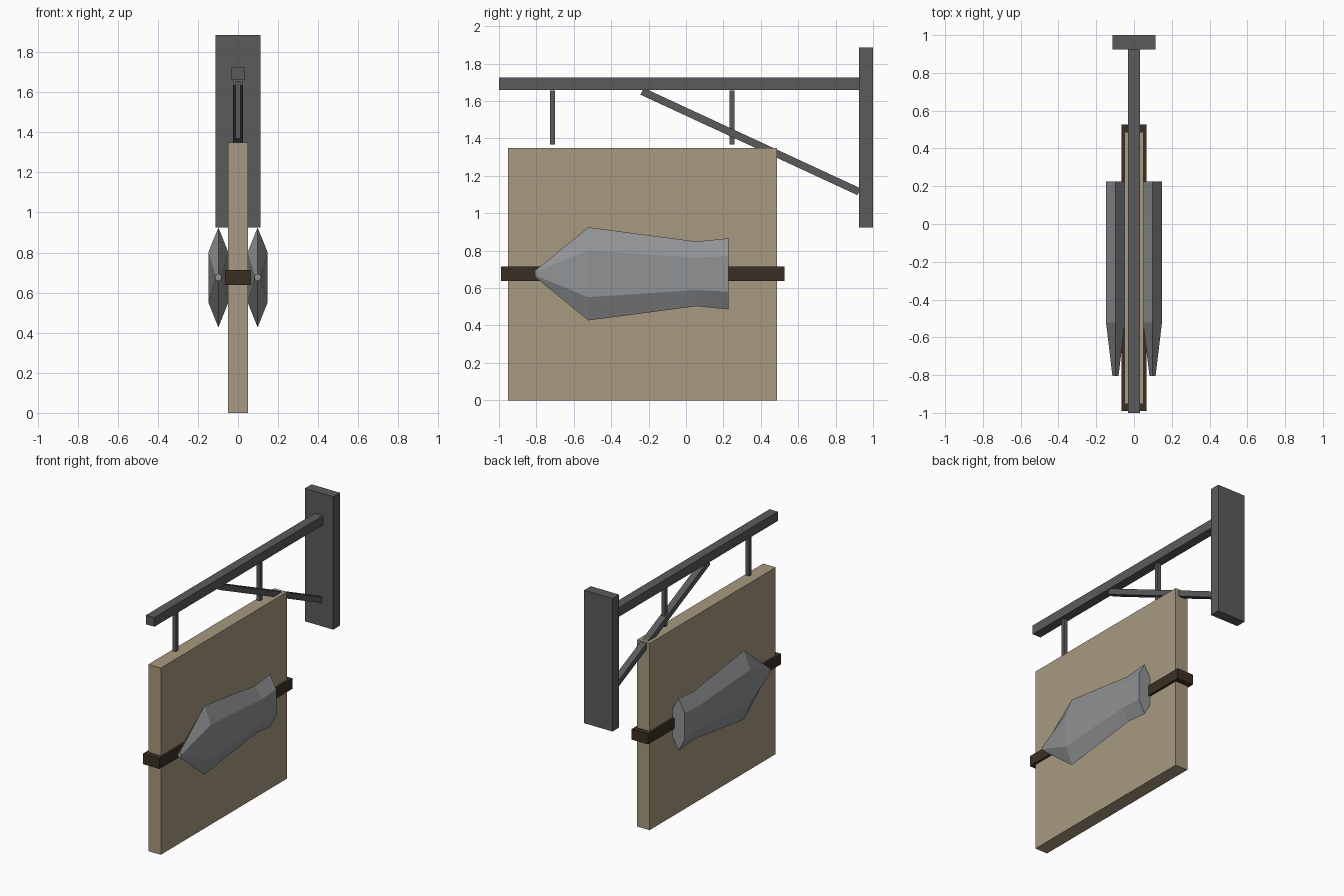
import bpy, bmesh, math

if "Cube" in bpy.data.objects:
    bpy.data.objects.remove(bpy.data.objects["Cube"])


def material(name, rgb):
    m = bpy.data.materials.new(name)
    m.diffuse_color = (*rgb, 1)
    m.use_nodes = True
    m.node_tree.nodes["Principled BSDF"].inputs["Base Color"].default_value = m.diffuse_color
    return m


IRON = material("dark iron", (0.105, 0.105, 0.107))
WOOD = material("tan wood", (0.39, 0.32, 0.215))
STRAP = material("dark brown", (0.042, 0.030, 0.018))
STEEL = material("grey steel", (0.28, 0.29, 0.30))


def finish(name, bm, mat):
    bmesh.ops.recalc_face_normals(bm, faces=bm.faces)
    mesh = bpy.data.meshes.new(name)
    bm.to_mesh(mesh)
    bm.free()
    mesh.materials.append(mat)
    obj = bpy.data.objects.new(name, mesh)
    bpy.context.collection.objects.link(obj)
    return obj


def box(name, x, y, z, mat):
    """Box from (min, max) ranges; x is a half width."""
    bm = bmesh.new()
    bmesh.ops.create_cube(bm, size=1)
    for v in bm.verts:
        v.co = (v.co.x * 2 * x, y[v.co.y > 0], z[v.co.z > 0])
    return finish(name, bm, mat)


# wall bracket
box("wall_plate", 0.113, (0.925, 1.0), (0.925, 1.885), IRON)
box("beam", 0.033, (-1.0, 0.925), (1.66, 1.727), IRON)

# diagonal brace
y0, z0, y1, z1 = -0.235, 1.652, 0.925, 1.115
length = math.hypot(y1 - y0, z1 - z0)
brace = box("brace", 0.024, (-length / 2, length / 2), (-0.02, 0.02), IRON)
brace.location = (0, (y0 + y1) / 2, (z0 + z1) / 2)
brace.rotation_euler.x = math.atan2(z1 - z0, y1 - y0)

# hanging rods
for i, y in enumerate((-0.714, 0.246)):
    box(f"hanger_{i + 1}", 0.0135, (y - 0.0135, y + 0.0135), (1.368, 1.656), IRON)

# sign board and the strap across it
box("sign_board", 0.05, (-0.952, 0.487), (0.0, 1.348), WOOD)
box("strap", 0.066, (-0.99, 0.526), (0.638, 0.714), STRAP)

# six-sided blade on each face: (y, half width, half height)
SECTIONS = [(-0.806, 0.016, 0.018), (-0.522, 0.05, 0.249),
            (0.055, 0.05, 0.173), (0.226, 0.05, 0.190)]
for side, label in ((-1, "left"), (1, "right")):
    bm = bmesh.new()
    rings = []
    for y, w, h in SECTIONS:
        rings.append([bm.verts.new((side * 0.098 + sx * w, y, 0.676 + sz * h))
                      for sx, sz in ((0, 1), (1, .5), (1, -.5), (0, -1), (-1, -.5), (-1, .5))])
    for a, b in zip(rings, rings[1:]):
        for i in range(6):
            j = (i + 1) % 6
            bm.faces.new((a[i], a[j], b[j], b[i]))
    bm.faces.new(rings[0])
    bm.faces.new(rings[-1])
    finish(f"blade_{label}", bm, STEEL)
